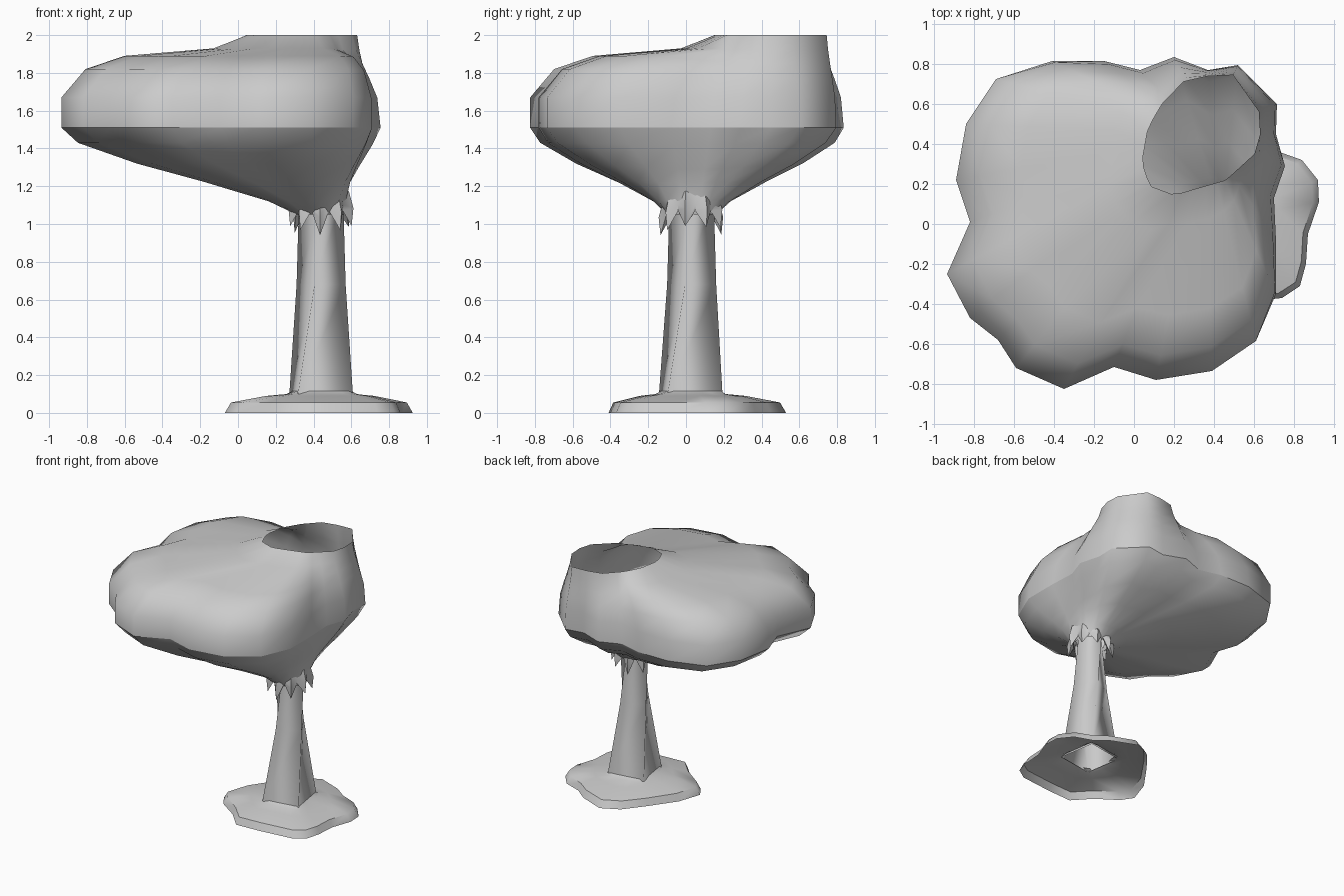
import bpy, math

if "Cube" in bpy.data.objects:
    bpy.data.objects.remove(bpy.data.objects["Cube"])

grey = bpy.data.materials.new("plain_grey")
grey.diffuse_color = (0.6, 0.6, 0.6, 1)
grey.use_nodes = True
grey.node_tree.nodes["Principled BSDF"].inputs["Base Color"].default_value = grey.diffuse_color


def loft(name, rings, angle=180):
    """Skin a stack of equal-length counter-clockwise rings, lowest first."""
    n = len(rings[0])
    verts = [p for r in rings for p in r]
    faces = [(k * n + i, k * n + (i + 1) % n, (k + 1) * n + (i + 1) % n, (k + 1) * n + i)
             for k in range(len(rings) - 1) for i in range(n)]
    me = bpy.data.meshes.new(name)
    me.from_pydata(verts, [], faces)
    me.materials.append(grey)
    ob = bpy.data.objects.new(name, me)
    bpy.context.collection.objects.link(ob)
    bpy.context.view_layer.objects.active = ob
    ob.select_set(True)
    bpy.ops.object.shade_smooth_by_angle(angle=math.radians(angle))
    ob.select_set(False)
    return ob


def lerp(a, b, t):
    return a + (b - a) * t


def toward(p, q, f, z):
    return (lerp(p[0], q[0], f), lerp(p[1], q[1], f), z)


def on_polygon(poly, c, p):
    """Point where the ray from c through p leaves the polygon."""
    dx, dy = p[0] - c[0], p[1] - c[1]
    for a, b in zip(poly, poly[1:] + poly[:1]):
        ex, ey = b[0] - a[0], b[1] - a[1]
        den = dx * ey - dy * ex
        if abs(den) < 1e-9:
            continue
        ax, ay = a[0] - c[0], a[1] - c[1]
        t, s = (ax * ey - ay * ex) / den, (ax * dy - ay * dx) / den
        if t > 0 and -1e-6 <= s <= 1 + 1e-6:
            return (c[0] + dx * t, c[1] + dy * t)
    return c


def canopy_rings(outline, targets, near, far, d0, d1):
    """Rings from the outline to the targets; short spans use near, long ones far."""
    rings = []
    for (fn, zn), (ff, zf) in zip(near, far):
        ring = []
        for p, q in zip(outline, targets):
            w = min(1, max(0, (math.dist(p, q) - d0) / (d1 - d0)))
            ring.append(toward(p, q, lerp(fn, ff, w), lerp(zn, zf, w)))
        rings.append(ring)
    return rings


# Canopy outline and the rim of the opening in its top
OUTLINE = [(.755, .29), (.71, .45), (.715, .6), (.52, .795), (.37, .77), (.2, .835),
           (.03, .77), (-.15, .815), (-.41, .815), (-.69, .725), (-.84, .5), (-.89, .22),
           (-.82, .01), (-.935, -.25), (-.82, -.47), (-.68, -.58), (-.59, -.72),
           (-.35, -.825), (-.1, -.715), (.11, -.78), (.39, -.735), (.61, -.585),
           (.71, -.35), (.71, -.08), (.7, .13)]
RIM = [(.635, .38), (.62, .63), (.5, .745), (.27, .735), (.14, .6), (.07, .48),
       (.04, .31), (.08, .19), (.2, .145), (.46, .22)]
rim_pts = [on_polygon(RIM, (.35, .45), p) for p in OUTLINE]

# Upper canopy: upright wall, rounded shoulder, gentle rise to the open rim
top = canopy_rings(OUTLINE, rim_pts,
                   [(0, 1.51), (.12, 1.67), (.4, 1.77), (.65, 1.85), (.85, 1.92), (1, 2)],
                   [(0, 1.51), (0, 1.67), (.13, 1.82), (.34, 1.89), (.82, 1.93), (1, 2)], .15, .7)
loft("canopy_top", top)

# Lower canopy: funnel down to the trunk
TX, TY = .44, .03
neck = [(TX + .13 * math.cos(a), TY + .13 * math.sin(a))
        for a in (math.atan2(p[1] - TY, p[0] - TX) for p in OUTLINE)]
under = canopy_rings(OUTLINE, neck,
                     [(0, 1.51), (.22, 1.42), (.6, 1.29), (.78, 1.22), (.92, 1.13), (1, 1.05)],
                     [(0, 1.51), (.07, 1.43), (.32, 1.32), (.6, 1.225), (.88, 1.12), (1, 1.05)], .2, .7)
loft("canopy_underside", under[::-1])

# Pointed leaf fringe where the canopy meets the trunk
TEETH = 9


def fringe_ring(r_tip, r_gap, z_tip, z_gap):
    ring = []
    for i in range(TEETH * 2):
        a = math.pi * (i + .4) / TEETH
        r, z = (r_tip, z_tip + .025 * math.sin(2.3 * i)) if i % 2 else (r_gap, z_gap)
        ring.append((TX + r * math.cos(a), TY + r * math.sin(a), z))
    return ring


loft("leaf_fringe", [fringe_ring(.125, .12, 1.04, 1.1), fringe_ring(.165, .135, .965, 1.07),
                     fringe_ring(.175, .14, 1.06, 1.1), fringe_ring(.15, .14, 1.15, 1.15)], 50)


# Four-sided trunk, twisting and narrowing as it rises
def square(half, turn, z, cx=TX, cy=TY):
    return [(cx + half * math.sqrt(2) * math.cos(a), cy + half * math.sqrt(2) * math.sin(a), z)
            for a in (math.radians(turn + 45 + 90 * k) for k in range(4))]


loft("trunk", [square(.147, 9, .1, .44, .025), square(.095, 30, .68), square(.083, 52, 1.15)])

# Spreading root base, open below, rising to meet the trunk
BASE = [(.925, .11), (.92, .22), (.84, .32), (.7, .37), (.6, .45), (.4, .53), (.26, .46),
        (.14, .31), (-.01, .1), (-.07, -.08), (-.01, -.17), (.15, -.28), (.27, -.41),
        (.47, -.4), (.74, -.37), (.83, -.31), (.86, -.2), (.87, -.05)]
c = (.44, .025)
foot = [p[:2] for p in square(.147, 9, 0, *c)]
inner = [on_polygon(foot, c, p) for p in BASE]
loft("root_base", [[toward(p, q, f, z) for p, q in zip(BASE, inner)]
                   for f, z in ((0, 0), (.09, .055), (.6, .09), (.9, .1), (1, .115))], 50)
